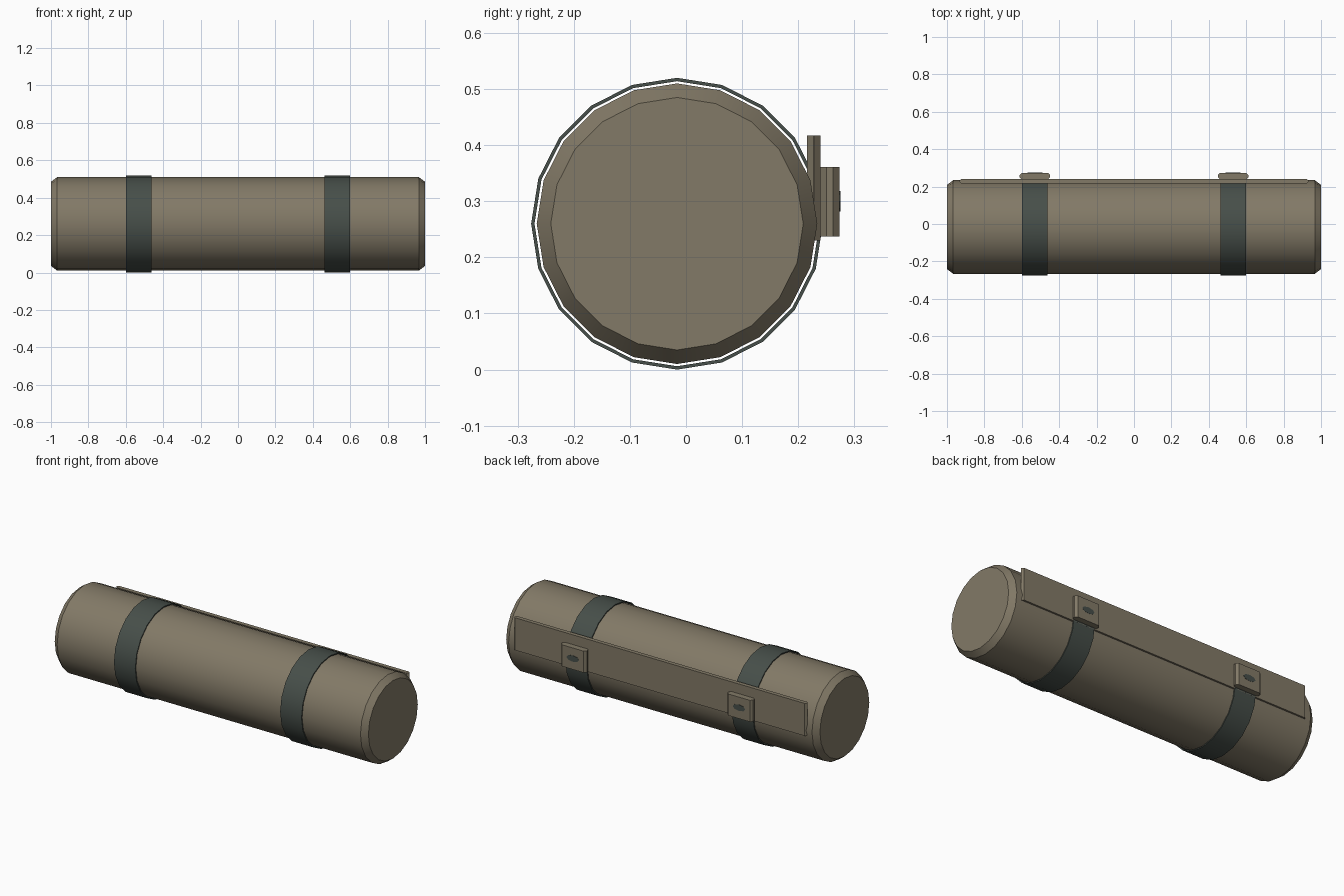
import bpy, bmesh, math
from mathutils import Matrix

if "Cube" in bpy.data.objects:
    bpy.data.objects.remove(bpy.data.objects["Cube"])

CY, CZ = -0.016, 0.26      # axis of the canister
SIDES = 20


def material(name, rgb):
    m = bpy.data.materials.new(name)
    m.diffuse_color = (*rgb, 1)
    m.use_nodes = True
    m.node_tree.nodes["Principled BSDF"].inputs["Base Color"].default_value = m.diffuse_color
    return m


OLIVE = material("drab olive", (0.225, 0.193, 0.135))
STRAP = material("dark green grey", (0.062, 0.077, 0.067))


def make(name, bm, mat, smooth=False):
    bmesh.ops.recalc_face_normals(bm, faces=bm.faces)
    me = bpy.data.meshes.new(name)
    bm.to_mesh(me)
    bm.free()
    me.materials.append(mat)
    ob = bpy.data.objects.new(name, me)
    bpy.context.collection.objects.link(ob)
    if smooth:
        bpy.ops.object.select_all(action='DESELECT')
        ob.select_set(True)
        bpy.context.view_layer.objects.active = ob
        bpy.ops.object.shade_smooth_by_angle(angle=math.radians(30))
    return ob


def lathe(name, profile, mat, closed):
    """Turn an (x, radius) profile around the x axis of the canister."""
    bm = bmesh.new()
    rings = []
    for x, r in profile:
        ring = []
        for i in range(SIDES):
            a = 2 * math.pi * i / SIDES
            ring.append(bm.verts.new((x, CY + r * math.sin(a), CZ + r * math.cos(a))))
        rings.append(ring)
    pairs = list(zip(rings, rings[1:]))
    if closed:
        pairs.append((rings[-1], rings[0]))
    else:
        bm.faces.new(rings[0])
        bm.faces.new(rings[-1])
    for a, b in pairs:
        for i in range(SIDES):
            j = (i + 1) % SIDES
            bm.faces.new((a[i], a[j], b[j], b[i]))
    return make(name, bm, mat, True)


def plate(name, x0, x1, y0, y1, z0, z1, c):
    """Upright slab whose end edges are chamfered by c, seen from above."""
    bm = bmesh.new()
    pts = [(x0 + c, y0), (x1 - c, y0), (x1, y0 + c), (x1, y1 - c),
           (x1 - c, y1), (x0 + c, y1), (x0, y1 - c), (x0, y0 + c)]
    f = bm.faces.new([bm.verts.new((x, y, z0)) for x, y in pts])
    ext = bmesh.ops.extrude_face_region(bm, geom=[f])
    verts = [v for v in ext["geom"] if isinstance(v, bmesh.types.BMVert)]
    bmesh.ops.translate(bm, verts=verts, vec=(0, 0, z1 - z0))
    return make(name, bm, OLIVE)


# Canister with chamfered ends
lathe("canister_body", [(-1, 0.225), (-0.967, 0.25), (0.967, 0.25), (1, 0.225)], OLIVE, False)

# Long mounting plate on the back
plate("mounting_plate", -0.935, 0.935, 0.216, 0.2395, 0.23, 0.417, 0.0115)

for side, s in (("left", -1), ("right", 1)):
    cx = 0.53 * s
    # Hollow strap around the canister
    w = 0.068
    lathe(side + "_strap", [(cx - w, 0.254), (cx - w, 0.26), (cx + w, 0.26), (cx + w, 0.254)],
          STRAP, True)
    # Latch block on the plate
    plate(side + "_latch", cx - 0.081, cx + 0.081, 0.238, 0.274, 0.237, 0.361, 0.012)
    # Flat oval button on the latch
    bm = bmesh.new()
    bmesh.ops.create_cone(bm, cap_ends=True, segments=8, radius1=1, radius2=1, depth=0.002,
                          matrix=Matrix.Translation((cx, 0.274, 0.3))
                          @ Matrix.Rotation(math.pi / 2, 4, 'X')
                          @ Matrix.Diagonal((0.04, 0.018, 1, 1)))
    make(side + "_latch_button", bm, STRAP)
